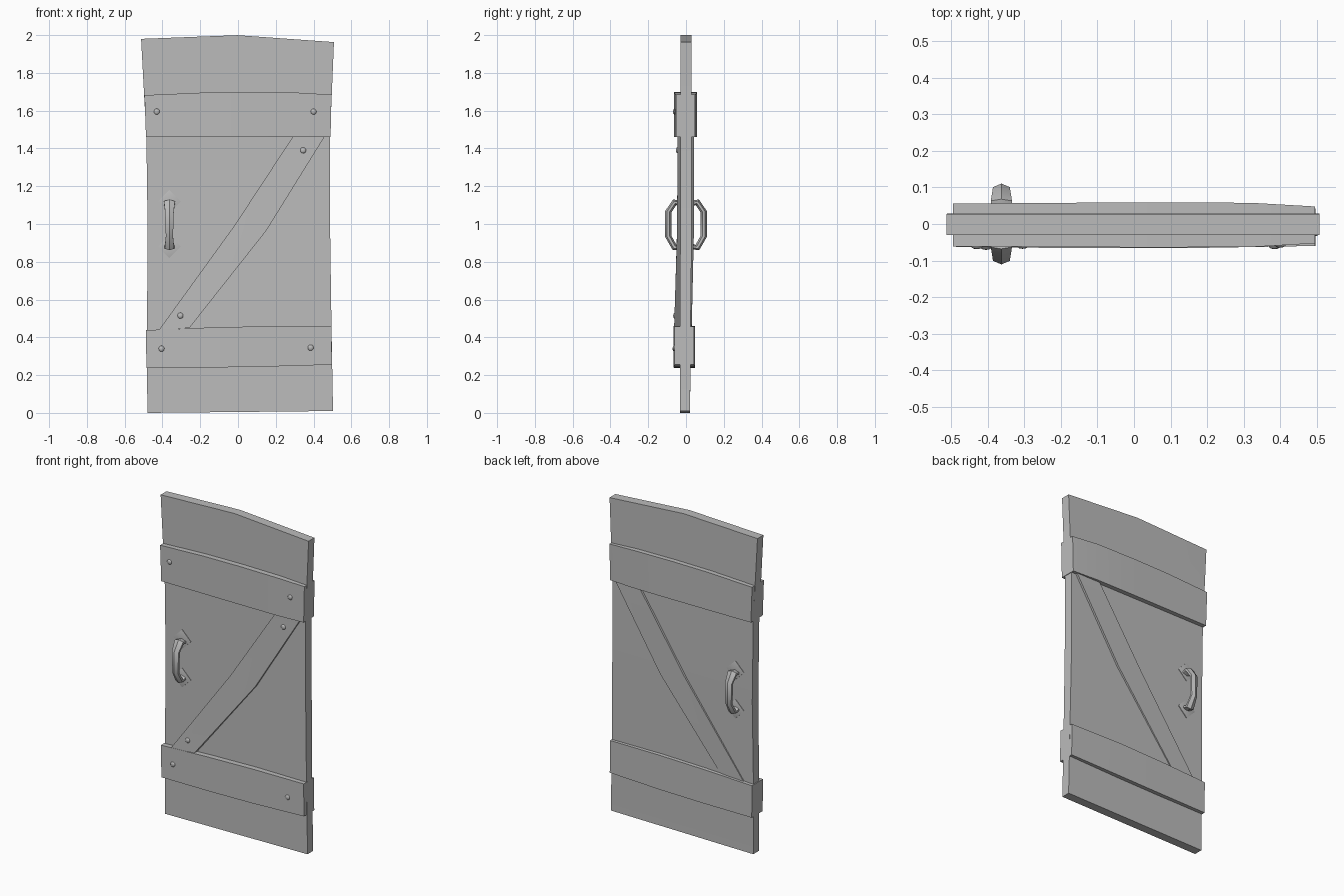
import bpy, bmesh, math
from mathutils import Vector

cube = bpy.data.objects.get("Cube")
if cube:
    bpy.data.objects.remove(cube)

GREY = (0.5, 0.5, 0.5, 1)
mat = bpy.data.materials.new("plain grey")
mat.use_nodes = True
mat.diffuse_color = GREY
mat.node_tree.nodes["Principled BSDF"].inputs["Base Color"].default_value = GREY


def finish(name, bm, angle=30):
    bmesh.ops.recalc_face_normals(bm, faces=bm.faces)
    mesh = bpy.data.meshes.new(name)
    bm.to_mesh(mesh)
    bm.free()
    mesh.materials.append(mat)
    obj = bpy.data.objects.new(name, mesh)
    bpy.context.collection.objects.link(obj)
    bpy.ops.object.select_all(action='DESELECT')
    obj.select_set(True)
    bpy.context.view_layer.objects.active = obj
    bpy.ops.object.shade_smooth_by_angle(angle=math.radians(angle))
    return obj


def loft(name, rings, angle=30):
    """Skin closed rings of points and cap both ends."""
    bm = bmesh.new()
    loops = [[bm.verts.new(p) for p in ring] for ring in rings]
    n = len(loops[0])
    for a, b in zip(loops, loops[1:]):
        for i in range(n):
            j = (i + 1) % n
            bm.faces.new((a[i], a[j], b[j], b[i]))
    bm.faces.new(loops[0])
    bm.faces.new(loops[-1])
    return finish(name, bm, angle)


def plank(name, rows):
    """Each row: first edge x, z, second edge x, z, outer y, inner y."""
    rings = []
    for xa, za, xb, zb, yo, yi in rows:
        rings.append([(xa, yo, za), (xb, yo, zb), (xb, yi, zb), (xa, yi, za)])
    loft(name, rings)


# Door panel, flared and gently peaked at the top
panel = []
for xl, zl, xr, zr, rise, yf, yb in [
        (-0.48, 0.0, 0.503, 0.01, 0, -0.033, 0.022),
        (-0.482, 0.45, 0.495, 0.45, 0, -0.032, 0.024),
        (-0.478, 0.95, 0.488, 0.95, 0, -0.03, 0.03),
        (-0.485, 1.46, 0.487, 1.46, 0, -0.03, 0.03),
        (-0.513, 1.98, 0.508, 1.963, 0.028, -0.03, 0.028)]:
    xm, zm = (xl + xr) / 2, (zl + zr) / 2 + rise
    panel.append([(xl, yf, zl), (xm, yf, zm), (xr, yf, zr),
                  (xr, yb, zr), (xm, yb, zm), (xl, yb, zl)])
loft("door_panel", panel)

# Crossbars and diagonal braces on both faces
for side, s, top_y, low_y, brace_y in [
        ("front", -1, 0.061, 0.063, (0.045, 0.047, 0.063)),
        ("back", 1, 0.056, 0.045, (0.043, 0.042, 0.030))]:
    plank(side + "_upper_crossbar", [
        (-0.487, 1.46, -0.495, 1.682, s * top_y, 0),
        (-0.2, 1.46, -0.2, 1.695, s * (top_y + 0.002), 0),
        (0.05, 1.46, 0.05, 1.698, s * (top_y + 0.003), 0),
        (0.32, 1.46, 0.32, 1.695, s * (top_y + 0.002), 0),
        (0.49, 1.46, 0.495, 1.685, s * (top_y - 0.008), 0)])
    plank(side + "_lower_crossbar", [
        (-0.485, 0.238, -0.487, 0.438, s * low_y, 0),
        (-0.15, 0.24, -0.15, 0.452, s * (low_y + 0.003), 0),
        (0.15, 0.245, 0.15, 0.459, s * (low_y + 0.003), 0),
        (0.497, 0.255, 0.495, 0.457, s * (low_y - 0.003), 0)])
    plank(side + "_diagonal_brace", [
        (-0.42, 0.437, -0.257, 0.45, s * brace_y[2], 0),
        (-0.02, 0.99, 0.15, 0.965, s * brace_y[1], 0),
        (0.292, 1.465, 0.46, 1.465, s * brace_y[0], 0)])

# Handles: a faceted bowed grip on two thin diamond plates, one per face
HX = -0.363
GRIP = [(0.02, 1.105, 0.028), (0.06, 1.115, 0.029), (0.094, 1.065, 0.023),
        (0.094, 0.935, 0.019), (0.06, 0.875, 0.025), (0.02, 0.885, 0.028)]
for side, s in (("front", -1), ("back", 1)):
    path = [Vector((HX, s * y, z)) for y, z, w in GRIP]
    rings = []
    for i, p in enumerate(path):
        t = (path[min(i + 1, 5)] - path[max(i - 1, 0)]).normalized()
        out = t.cross(Vector((1, 0, 0))).normalized()
        w = Vector((GRIP[i][2], 0, 0))
        rings.append([p + w - out * 0.007, p + w + out * 0.007, p + out * 0.017,
                      p - w + out * 0.007, p - w - out * 0.007, p - out * 0.017])
    loft(side + "_handle_grip", rings, 35)
    for part, z in (("upper", 1.12), ("lower", 0.88)):
        r = 0.06
        rings = [[(HX + r * k * dx, s * y, z + r * k * dz)
                  for dx, dz in ((1, 0), (0, 1), (-1, 0), (0, -1))]
                 for y, k in ((0.027, 1), (0.033, 1), (0.035, 0.85))]
        loft(side + "_" + part + "_handle_plate", rings)

# Domed rivets on the front
for i, (x, y, z) in enumerate([
        (-0.43, -0.061, 1.595), (0.40, -0.057, 1.595), (0.345, -0.045, 1.39),
        (-0.305, -0.060, 0.515), (-0.405, -0.063, 0.34), (0.385, -0.061, 0.345)]):
    bm = bmesh.new()
    bmesh.ops.create_uvsphere(bm, u_segments=10, v_segments=6, radius=0.016)
    for v in bm.verts:
        v.co = Vector((x + v.co.x, y + v.co.y * 0.5, z + v.co.z))
    finish("rivet_%d" % (i + 1), bm, 60)
